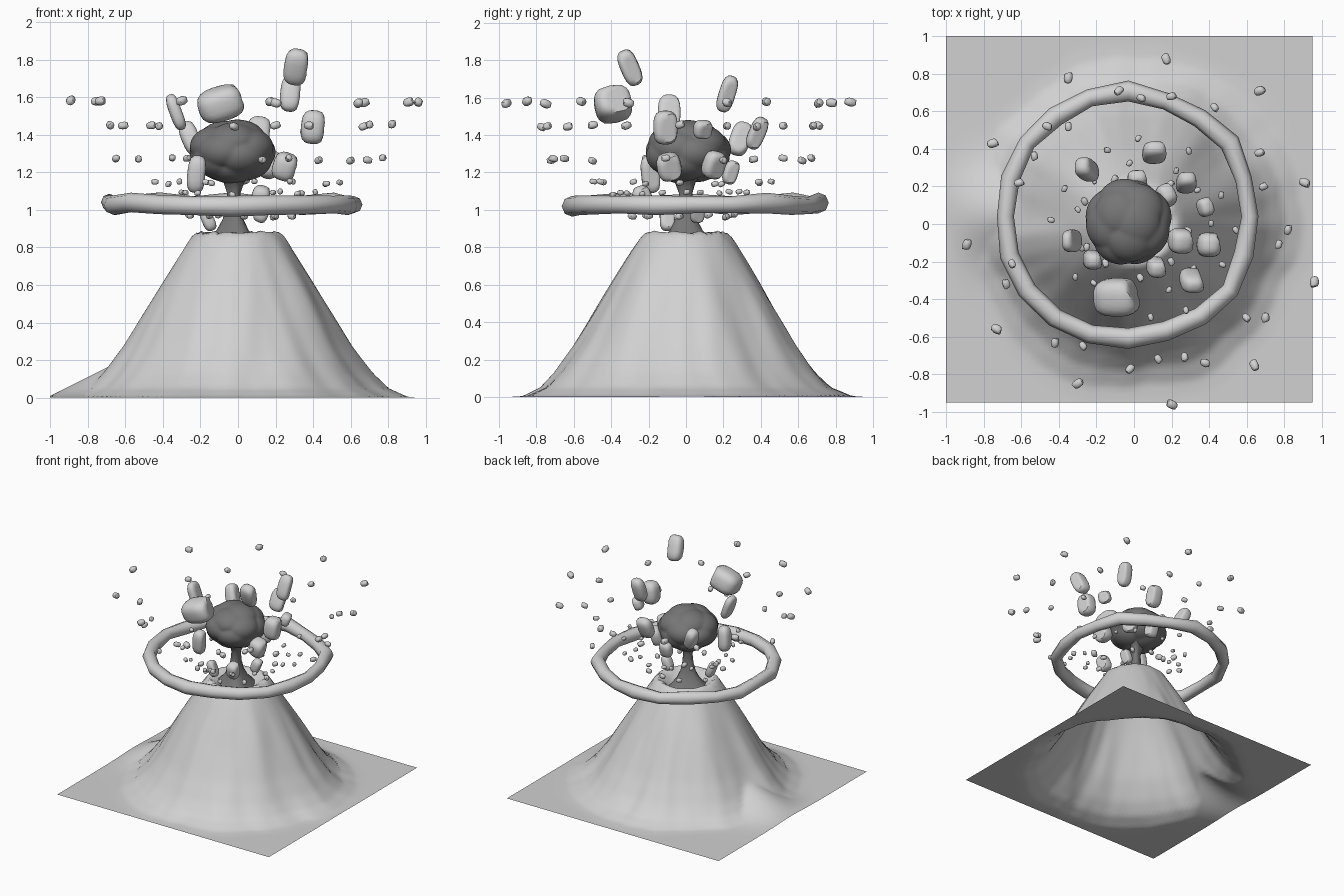
import bpy, bmesh, math, random
from mathutils import Vector, Matrix, Euler, noise

random.seed(4)
cube = bpy.data.objects.get("Cube")
if cube:
    bpy.data.objects.remove(cube, do_unlink=True)


def material(name, value):
    m = bpy.data.materials.new(name)
    m.use_nodes = True
    colour = (value, value, value, 1)
    m.diffuse_color = colour
    node = next(n for n in m.node_tree.nodes if n.type == 'BSDF_PRINCIPLED')
    node.inputs["Base Color"].default_value = colour
    return m


stone = material("light_grey_stone", 0.64)
smoke = material("dark_grey_smoke", 0.18)


def finish(bm, name, mat, angle=60):
    mesh = bpy.data.meshes.new(name)
    bm.to_mesh(mesh)
    bm.free()
    mesh.materials.append(mat)
    obj = bpy.data.objects.new(name, mesh)
    bpy.context.collection.objects.link(obj)
    bpy.ops.object.select_all(action='DESELECT')
    obj.select_set(True)
    bpy.context.view_layer.objects.active = obj
    bpy.ops.object.shade_smooth_by_angle(angle=math.radians(angle))
    return obj


def interpolate(points, r):
    for (r0, z0), (r1, z1) in zip(points, points[1:]):
        if r <= r1:
            t = (r - r0) / (r1 - r0)
            return z0 + (z1 - z0) * t
    return points[-1][1]


# Mountain: one open sheet with a crater, gullies and a low spur to the right
SLOPE = [(0, .80), (.1, .81), (.17, .86), (.21, .885), (.25, .85), (.32, .74),
         (.4, .61), (.5, .44), (.6, .27), (.7, .13), (.78, .05), (.88, .005), (.95, 0)]


def ground_height(x, y):
    r = math.hypot(x, y)
    a = math.atan2(y, x)
    d = Vector((math.cos(a), math.sin(a), r * 0.6))
    gully = noise.noise(d * 2.6) * 0.06 + noise.noise(d * 6) * 0.02
    weight = min(1, max(0, (r - 0.15) / 0.3))
    z = interpolate(SLOPE, r * (1 + gully * weight))
    z += noise.noise(Vector((x, y, 0)) * 14) * 0.012 * (0.1 < r < 0.27)
    spur = math.exp(-((y - 0.05) / 0.22) ** 2)
    if x < -0.55:
        z = max(z, spur * max(0, 0.21 * (1.02 + x) / 0.42))
    return max(z, 0)


bm = bmesh.new()
bmesh.ops.create_grid(bm, x_segments=80, y_segments=80, size=0.975,
                      matrix=Matrix.Translation((-0.025, 0.025, 0)))
for v in bm.verts:
    v.co.z = ground_height(v.co.x, v.co.y)
finish(bm, "mountain", stone, 75)

# Smoke stem: flared column rising from the crater
STEM = [(.17, .80), (.13, .84), (.085, .89), (.055, .95), (.04, 1.02),
        (.035, 1.09), (.055, 1.15), (.11, 1.2)]
SIDES = 20
bm = bmesh.new()
rows = []
for r, z in STEM:
    row = []
    for i in range(SIDES):
        a = math.tau * i / SIDES
        k = r * (1 + 0.12 * math.sin(3 * a + z * 5))
        row.append(bm.verts.new((-0.02 + k * math.cos(a), k * math.sin(a), z)))
    rows.append(row)
for low, high in zip(rows, rows[1:]):
    for i in range(SIDES):
        j = (i + 1) % SIDES
        bm.faces.new((low[i], low[j], high[j], high[i]))
finish(bm, "smoke_stem", smoke)

# Smoke cap: sphere swollen into rounded lobes
LOBES = 16
lobes = []
for i in range(LOBES):
    z = 1 - 2 * (i + 0.5) / LOBES
    s = math.sqrt(1 - z * z)
    lobes.append(Vector((s * math.cos(i * 2.4), s * math.sin(i * 2.4), z)))
bm = bmesh.new()
bmesh.ops.create_icosphere(bm, subdivisions=5, radius=1)
for v in bm.verts:
    n = v.co.normalized()
    nearest = min((n - d).length for d in lobes)
    swell = 0.17 + 0.065 * math.sqrt(max(0, 1 - (nearest / 0.75) ** 2))
    v.co = n * swell
    v.co.z *= 0.74
    v.co += Vector((-0.03, 0.01, 1.31))
bmesh.ops.smooth_vert(bm, verts=bm.verts, factor=0.5, use_axis_x=True,
                      use_axis_y=True, use_axis_z=True)
finish(bm, "smoke_cap", smoke, 80)

# Shock ring: uneven faceted hoop around the stem
MAJOR, MINOR = 20, 8
bm = bmesh.new()
rows = []
for i in range(MAJOR):
    a = math.tau * i / MAJOR
    radius = 0.655 + random.uniform(-0.015, 0.015)
    tube = random.uniform(0.044, 0.058)
    lift = 1.03 + random.uniform(-0.012, 0.012)
    row = []
    for j in range(MINOR):
        b = math.tau * j / MINOR
        k = radius + tube * math.cos(b)
        row.append(bm.verts.new((-0.03 + k * math.cos(a), 0.04 + k * math.sin(a),
                                 lift + tube * math.sin(b))))
    rows.append(row)
for i in range(MAJOR):
    here, there = rows[i], rows[(i + 1) % MAJOR]
    for j in range(MINOR):
        k = (j + 1) % MINOR
        bm.faces.new((here[j], there[j], there[k], here[k]))
finish(bm, "shock_ring", stone, 50)


def add_rock(bm, centre, size, turn, detail):
    """Rounded pebble with one end cut flat."""
    made = bmesh.ops.create_icosphere(bm, subdivisions=detail, radius=1)["verts"]
    spin = Euler(turn).to_matrix()
    for v in made:
        p = v.co / sum(abs(c) ** 3 for c in v.co) ** (1 / 3)
        p.x = min(p.x, 0.8 - 0.25 * p.y)
        p = Vector(c * s / 2 for c, s in zip(p, size))
        v.co = spin @ p + Vector(centre)


def debris(name, z, spots, size):
    bm = bmesh.new()
    for x, y in spots:
        turn = (random.uniform(-.4, .4), random.uniform(-.4, .4), random.uniform(0, 6))
        add_rock(bm, (x, y, z + random.uniform(-.008, .008)),
                 (size * 1.25, size * 0.85, size * 0.85), turn, 2)
    finish(bm, name, stone, 40)


def circle(count, radius, x, y):
    spots = []
    for i in range(count):
        a = math.tau * (i + random.uniform(-.2, .2)) / count
        r = radius * random.uniform(0.92, 1.08)
        spots.append((x + r * math.cos(a), y + r * math.sin(a)))
    return spots


# Small debris: flat layers, wider towards the top
debris("debris_top", 1.575,
       [(.17, .88), (.67, .71), (-.35, .78), (-.75, .43), (-.89, -.11), (-.73, -.56),
        (-.3, -.85), (.2, -.96), (.64, -.75), (.96, -.31), (.91, .22)], .052)
debris("debris_upper", 1.45,
       [(.67, .38), (.2, .68), (-.08, .71), (-.46, .52), (-.61, .22), (-.68, -.32),
        (-.42, -.63), (-.02, -.77), (.38, -.74), (.7, -.5), (.82, -.03)], .046)
debris("debris_middle", 1.27,
       [(-.65, -.21), (-.53, .36), (-.35, .52), (.04, .67), (.43, .62), (.69, .2),
        (.77, -.11), (.6, -.5), (.27, -.71), (.13, -.72), (-.27, -.65)], .042)
debris("debris_lower", 1.145, circle(12, .48, .06, -.03), .034)
debris("debris_inner", 1.09, circle(11, .37, .05, -.02), .032)
debris("debris_base", .97, circle(9, .27, .0, .0), .04)

# Boulders: centre, size and tilt of each
BOULDERS = [
    ((-.09, -.39, 1.565), (.25, .2, .18), (.2, -.3, 0)),
    ((.31, -.3, 1.76), (.13, .1, .2), (.4, .15, 0)),
    ((.28, .22, 1.62), (.11, .09, .2), (-.3, .1, 0)),
    ((.4, -.11, 1.44), (.13, .13, .18), (0, .1, 0)),
    ((-.33, -.09, 1.52), (.07, .12, .2), (0, -.35, 0)),
    ((-.25, .29, 1.38), (.1, .11, .19), (-.3, -.4, 0)),
    ((-.22, -.19, 1.19), (.1, .1, .2), (.1, .1, 0)),
    ((.25, -.09, 1.23), (.13, .13, .15), (.2, .3, 0)),
    ((.17, .15, 1.24), (.1, .12, .15), (-.2, .3, .4)),
    ((.11, .38, 1.41), (.13, .09, .18), (-.4, .1, 0)),
    ((.38, .09, 1.43), (.08, .1, .1), (0, .4, .3)),
    ((.12, -.23, 1.06), (.1, .1, .14), (.3, .2, 0)),
    ((-.16, -.1, .95), (.07, .08, .13), (0, -.4, 0)),
    ((.13, .06, .99), (.08, .08, .12), (0, .4, 0)),
    ((.02, .24, 1.2), (.11, .08, .13), (-.3, 0, 0)),
]
bm = bmesh.new()
for centre, size, turn in BOULDERS:
    add_rock(bm, centre, size, turn, 3)
finish(bm, "boulders", stone, 40)
